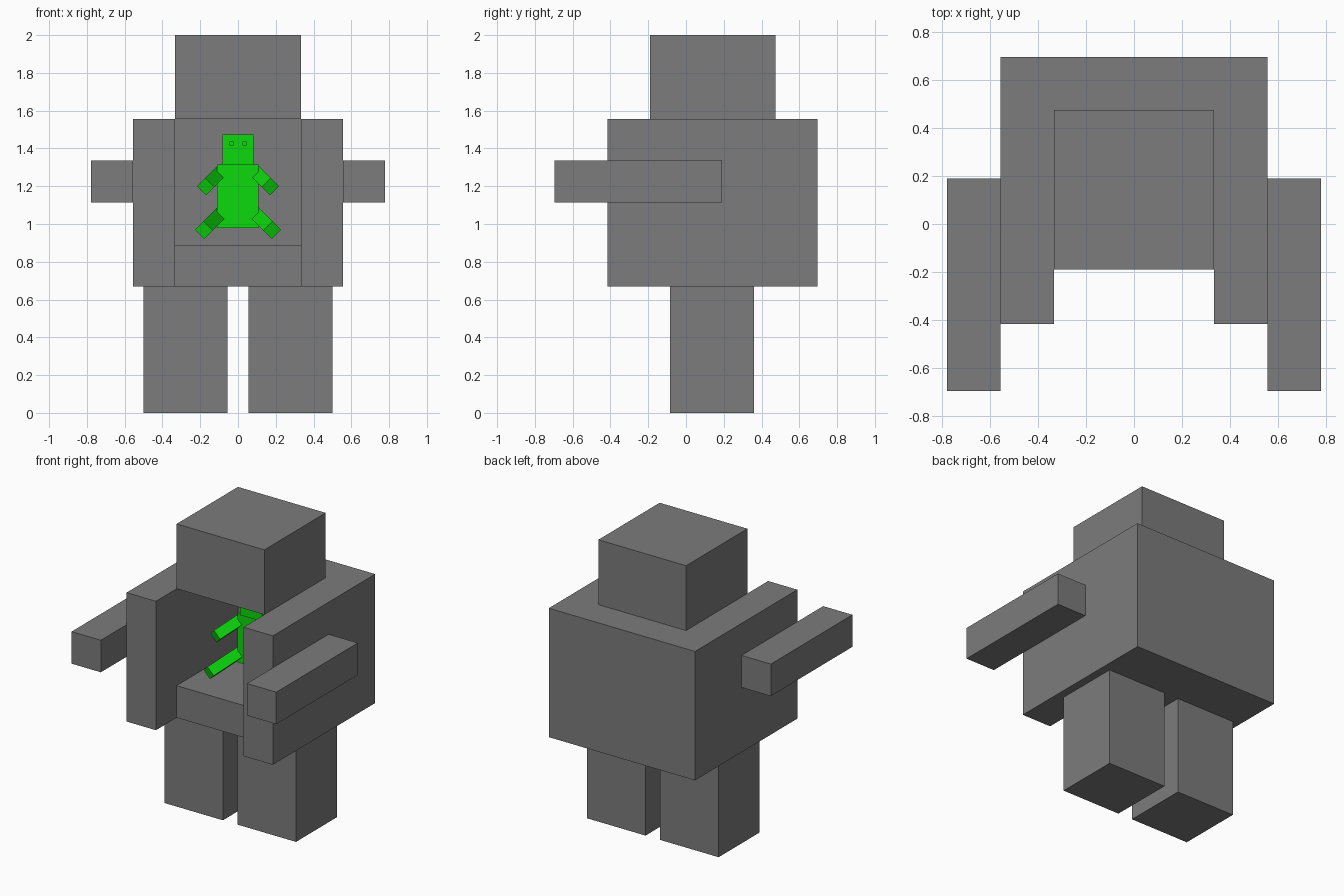
import bpy
import math
from mathutils import Matrix, Vector

cube = bpy.data.objects.get("Cube")
if cube:
    bpy.data.objects.remove(cube, do_unlink=True)


def material(name, rgb):
    mat = bpy.data.materials.new(name)
    mat.use_nodes = True
    mat.diffuse_color = (*rgb, 1)
    mat.node_tree.nodes["Principled BSDF"].inputs["Base Color"].default_value = (*rgb, 1)
    return mat


GREY = material("grey metal", (0.2, 0.2, 0.2))
GREEN = material("bright green", (0.004, 0.7, 0.004))


def box(name, x, y, z, mat):
    """Flat-shaded box between the (low, high) limits on each axis."""
    bpy.ops.mesh.primitive_cube_add(size=1)
    obj = bpy.context.object
    obj.name = name
    limits = (x, y, z)
    centre = Vector([(a + b) / 2 for a, b in limits])
    size = Vector([b - a for a, b in limits])
    obj.data.transform(Matrix.Translation(centre) @ Matrix.Diagonal((*size, 1)))
    obj.data.materials.append(mat)
    return obj


def pair(name, x, y, z, mat):
    """The same box on both sides of the body."""
    box("left_" + name, x, y, z, mat)
    box("right_" + name, (-x[1], -x[0]), y, z, mat)


def limb(name, tip, tilt, length, width):
    """Pilot limb reaching forward, splayed outward and down, on both sides."""
    for side, prefix in ((1, "left_"), (-1, "right_")):
        splay = Vector((side, 0, -1)).normalized()
        forward = Vector((0, -1, 0))
        along = forward * math.cos(tilt) + splay * math.sin(tilt)
        across = forward.cross(splay)
        frame = Matrix((across, along.cross(across), along)).transposed().to_4x4()
        half = width / 2
        obj = box(prefix + name, (-half, half), (-half, half), (-length, 0), GREEN)
        place = Vector((side * tip[0], tip[1], tip[2]))
        obj.data.transform(Matrix.Translation(place) @ frame)


# Walker: open cockpit with head block as its roof
IN, OUT = 0.333, 0.555
BACK, FRONT = 0.475, -0.19
BOTTOM, TOP = 0.67, 1.555
box("head", (-IN, IN), (FRONT, BACK), (TOP, 2), GREY)
box("back_panel", (-OUT, OUT), (BACK, 0.695), (BOTTOM, TOP), GREY)
box("cockpit_floor", (-IN, IN), (FRONT, BACK), (BOTTOM, 0.89), GREY)
pair("side_panel", (IN, OUT), (-0.415, BACK), (BOTTOM, TOP), GREY)
pair("arm", (OUT, 0.777), (-0.695, 0.19), (1.115, 1.335), GREY)
pair("leg", (0.055, 0.5), (-0.085, 0.36), (0, BOTTOM), GREY)

# Pilot inside the cockpit
box("pilot_body", (-0.11, 0.108), (0.15, 0.28), (0.98, 1.315), GREEN)
box("pilot_head", (-0.083, 0.083), (0.14, 0.3), (1.315, 1.475), GREEN)
pair("pilot_eye", (0.024, 0.046), (0.132, 0.14), (1.415, 1.437), GREEN)
limb("pilot_arm", (0.172, 0, 1.198), math.radians(23), 0.25, 0.068)
limb("pilot_leg", (0.18, -0.06, 0.968), math.radians(21), 0.3, 0.068)
